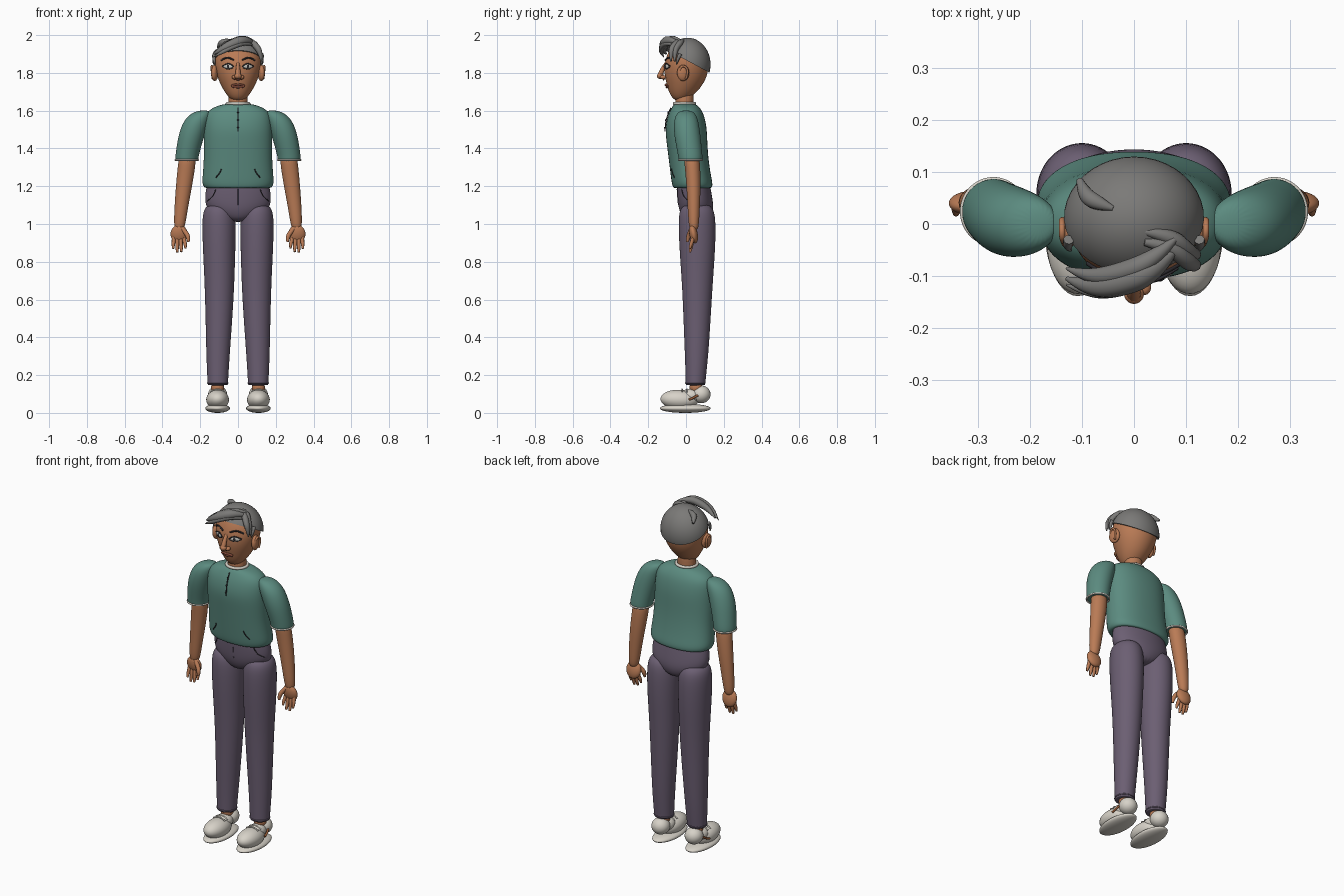
import bpy, bmesh
from math import sin, cos, pi, copysign
from mathutils import Matrix, Vector, Euler

if "Cube" in bpy.data.objects:
    bpy.data.objects.remove(bpy.data.objects["Cube"])


def material(name, *srgb):
    m = bpy.data.materials.new(name)
    col = [(c / 255) ** 2.2 for c in srgb] + [1]
    m.use_nodes = True
    node = m.node_tree.nodes["Principled BSDF"]
    node.inputs["Base Color"].default_value = col
    node.inputs["Roughness"].default_value = 0.8
    m.diffuse_color = col
    return m


SKIN = material("skin", 184, 122, 86)
SHIRT = material("teal shirt", 92, 138, 127)
TROUSER = material("plum trousers", 107, 95, 114)
HAIR = material("grey hair", 122, 121, 119)
SHOE = material("off white", 214, 209, 199)
STRIPE = material("brown stripe", 150, 92, 58)
DARK = material("dark seam", 48, 46, 50)
EYE = material("eye white", 200, 200, 194)
LIP = material("lip", 135, 78, 62)


def finish(name, mesh, mat, mirror=False, subsurf=0):
    obj = bpy.data.objects.new(name, mesh)
    bpy.context.collection.objects.link(obj)
    mesh.materials.clear()
    mesh.materials.append(mat)
    mesh.shade_smooth()
    if mirror:
        obj.modifiers.new("mirror", "MIRROR").use_mirror_merge = False
    if subsurf:
        mod = obj.modifiers.new("smooth", "SUBSURF")
        mod.levels = mod.render_levels = subsurf
    return obj


def from_bmesh(name, bm, mat, mirror=False, subsurf=0):
    bmesh.ops.recalc_face_normals(bm, faces=bm.faces[:])
    mesh = bpy.data.meshes.new(name)
    bm.to_mesh(mesh)
    bm.free()
    return finish(name, mesh, mat, mirror, subsurf)


def loft(name, rings, mat, mirror=False, power=2.0, segs=24):
    """Skin level rings of (z, centre x, centre y, radius x, radius y)."""
    bm = bmesh.new()
    loops = []
    for z, cx, cy, rx, ry in rings:
        loop = []
        for i in range(segs):
            c, s = cos(2 * pi * i / segs), sin(2 * pi * i / segs)
            x = copysign(abs(c) ** (2 / power), c) * rx
            y = copysign(abs(s) ** (2 / power), s) * ry
            loop.append(bm.verts.new((cx + x, cy + y, z)))
        loops.append(loop)
    for a, b in zip(loops, loops[1:]):
        for i in range(segs):
            j = (i + 1) % segs
            bm.faces.new((a[i], a[j], b[j], b[i]))
    bm.faces.new(loops[0])
    bm.faces.new(loops[-1])
    return from_bmesh(name, bm, mat, mirror, 2)


def ball(name, centre, radii, mat, mirror=False, rot=(0, 0, 0), cut=None):
    bm = bmesh.new()
    place = Matrix.LocRotScale(Vector(centre), Euler(rot), Vector(radii))
    bmesh.ops.create_uvsphere(bm, u_segments=40, v_segments=24, radius=1, matrix=place)
    if cut:
        geom = bm.verts[:] + bm.edges[:] + bm.faces[:]
        res = bmesh.ops.bisect_plane(bm, geom=geom, plane_co=cut[0], plane_no=cut[1], clear_inner=True)
        rim = [e for e in res["geom_cut"] if isinstance(e, bmesh.types.BMEdge)]
        bmesh.ops.contextual_create(bm, geom=rim)
    return from_bmesh(name, bm, mat, mirror)


def stroke(name, points, depth, mat, mirror=False, cyclic=False):
    """Round tapered strand through points (x, y, z[, radius factor])."""
    cu = bpy.data.curves.new(name, "CURVE")
    cu.dimensions = "3D"
    cu.bevel_depth = depth
    cu.bevel_resolution = 3
    cu.use_fill_caps = True
    sp = cu.splines.new("NURBS")
    sp.points.add(len(points) - 1)
    for p, co in zip(sp.points, points):
        p.co = (*co[:3], 1)
        p.radius = co[3] if len(co) > 3 else 1
    sp.use_cyclic_u = cyclic
    sp.use_endpoint_u = not cyclic
    sp.order_u = 3
    sp.resolution_u = 6
    tmp = bpy.data.objects.new(name + "_path", cu)
    bpy.context.collection.objects.link(tmp)
    mesh = bpy.data.meshes.new_from_object(tmp.evaluated_get(bpy.context.evaluated_depsgraph_get()))
    bpy.data.objects.remove(tmp)
    return finish(name, mesh, mat, mirror)


def ring(name, z, cx, cy, rx, ry, depth, mat, mirror=False):
    pts = [(cx + rx * cos(i * pi / 12), cy + ry * sin(i * pi / 12), z) for i in range(24)]
    return stroke(name, pts, depth, mat, mirror, cyclic=True)


def front_y(obj, x, z):
    ev = obj.evaluated_get(bpy.context.evaluated_depsgraph_get())
    hit, loc, _, _ = ev.ray_cast(Vector((x, -1, z)), Vector((0, 1, 0)))
    return loc.y if hit else 0.0


def drawn(name, obj, pts, depth, mat, mirror=False, lift=0.001):
    """Strand lying on the front of obj through (x, z) points."""
    path = [(x, front_y(obj, x, z) - lift, z) for x, z in pts]
    return stroke(name, path, depth, mat, mirror)


# Shirt
torso = loft("shirt_body", [
    (1.19, 0, .035, .165, .095), (1.192, 0, .035, .18, .104), (1.215, 0, .033, .192, .109),
    (1.26, 0, .025, .188, .107), (1.34, 0, .014, .182, .106), (1.42, 0, .006, .183, .108),
    (1.50, 0, 0, .183, .112), (1.565, 0, 0, .178, .1), (1.60, 0, 0, .16, .085),
    (1.625, 0, -.003, .115, .068), (1.638, 0, -.006, .06, .052)], SHIRT, power=2.25)
loft("sleeves", [
    (1.337, .271, .024, .056, .058), (1.338, .271, .024, .061, .063), (1.36, .270, .023, .062, .065),
    (1.42, .258, .014, .066, .068), (1.48, .243, .006, .07, .07), (1.54, .222, .001, .069, .066),
    (1.58, .200, 0, .058, .054), (1.602, .18, 0, .03, .03)], SHIRT, True)
ring("sleeve_hems", 1.339, .271, .024, .06, .062, .005, SHOE, True)
ring("collar", 1.638, 0, -.008, .058, .054, .008, SHOE)
drawn("placket", torso, [(0, 1.615), (0, 1.59), (0, 1.56), (0, 1.53), (0, 1.49)], .003, DARK, lift=.004)
for z in (1.59, 1.55, 1.51):
    ball("button", (0, front_y(torso, 0, z) - .007, z), (.005, .004, .005), DARK)
drawn("shirt_pockets", torso, [(.088, 1.292), (.094, 1.275), (.105, 1.26), (.118, 1.245)], .003, DARK, True)

# Trousers
pelvis = loft("trouser_hips", [
    (1.215, 0, .04, .16, .085), (1.20, 0, .04, .168, .089), (1.14, 0, .047, .178, .093),
    (1.09, 0, .053, .172, .094), (1.05, 0, .056, .13, .085), (1.01, 0, .057, .05, .06)], TROUSER)
loft("trouser_legs", [
    (1.108, .102, .057, .04, .05), (1.09, .102, .057, .074, .084), (1.04, .101, .058, .09, .1),
    (.9, .1, .06, .088, .097), (.78, .099, .06, .083, .089), (.65, .098, .06, .078, .08),
    (.45, .102, .058, .069, .07), (.3, .106, .056, .062, .062), (.17, .107, .051, .055, .053),
    (.148, .107, .05, .054, .052), (.146, .107, .05, .05, .048)], TROUSER, True)
ring("trouser_hems", .158, .107, .05, .053, .051, .004, TROUSER, True)
drawn("trouser_pockets", pelvis, [(.118, 1.183), (.128, 1.155), (.145, 1.135), (.163, 1.122)], .0025, DARK, True)
drawn("fly_seam", pelvis, [(0, 1.185), (0, 1.15), (0, 1.1)], .0015, TROUSER)

# Arms and hands
loft("forearms", [
    (.965, .311, .042, .022, .02), (1.0, .309, .041, .031, .028), (1.1, .299, .041, .037, .033),
    (1.2, .286, .04, .043, .038), (1.3, .273, .035, .047, .041), (1.37, .266, .028, .045, .042)], SKIN, True)
ball("palms", (.312, .04, .947), (.045, .022, .05), SKIN, True, (.2, 0, 0))
for i, (tip_x, tip_z) in enumerate([(.278, .872), (.300, .852), (.322, .85), (.343, .87)]):
    base_x = .286 + .018 * i
    stroke("finger", [(base_x, .04, .94), (base_x, .034, .915), (tip_x, .026, tip_z + .02, .9),
                      (tip_x, .02, tip_z, .55)], .0105, SKIN, True)
stroke("thumbs", [(.295, .03, .975), (.272, .018, .95), (.262, .01, .925), (.263, .007, .905, .55)], .012, SKIN, True)

# Neck and head
loft("neck", [(1.59, 0, -.008, .054, .05), (1.64, 0, -.01, .05, .047), (1.73, 0, -.005, .05, .05)], SKIN)
head = loft("head", [
    (1.652, 0, -.028, .02, .022), (1.666, 0, -.027, .046, .046), (1.70, 0, -.016, .072, .076),
    (1.74, 0, -.006, .094, .097), (1.79, 0, 0, .115, .116), (1.85, 0, .003, .127, .119),
    (1.90, 0, .007, .122, .107), (1.94, 0, .01, .098, .088), (1.965, 0, .01, .05, .05)], SKIN)
ball("ears", (.123, -.015, 1.80), (.018, .033, .043), SKIN, True, (0, 0, .25))
stroke("ear_rims", [(.132, -.036, 1.79), (.138, -.034, 1.828), (.139, -.008, 1.84), (.139, .014, 1.81),
                    (.134, 0, 1.768)], .006, SKIN, True)

# Face
stroke("nose_bridge", [(0, -.106, 1.85, .6), (0, -.122, 1.825, .8), (0, -.132, 1.80), (0, -.138, 1.785)], .014, SKIN)
ball("nose_tip", (0, -.135, 1.783), (.019, .019, .016), SKIN)
ball("nostrils", (.02, -.121, 1.777), (.013, .016, .011), SKIN, True)
drawn("nose_shadow", head, [(-.02, 1.767), (0, 1.762), (.02, 1.767)], .004, LIP, lift=.012)
eye_y = front_y(head, .052, 1.834)
ball("eyes", (.052, eye_y, 1.834), (.027, .006, .011), EYE, True, (0, 0, .4))
ball("irises", (.052, eye_y - .004, 1.834), (.008, .004, .009), DARK, True, (0, 0, .4))
drawn("upper_lids", head, [(.022, 1.832), (.038, 1.848), (.06, 1.85), (.084, 1.836)], .003, DARK, True, .004)
drawn("lower_lids", head, [(.024, 1.828), (.042, 1.82), (.062, 1.82), (.082, 1.832)], .002, DARK, True, .003)
drawn("eyebrows", head, [(.022, 1.868), (.045, 1.88), (.068, 1.88), (.09, 1.866)], .0045, DARK, True, .003)
drawn("upper_lip", head, [(-.035, 1.731), (-.015, 1.739), (0, 1.735), (.015, 1.739), (.035, 1.731)], .006, LIP, lift=.007)
drawn("lower_lip", head, [(-.03, 1.729), (0, 1.721), (.03, 1.729)], .007, LIP, lift=.006)

# Hair: cap cut by a tilted hairline, plus swept locks
cap = ball("hair_cap", (0, .008, 1.845), (.136, .122, .141), HAIR,
           cut=((0, .02, 1.857), (0, .115, .215)))
bpy.ops.object.select_all(action="DESELECT")
cap.select_set(True)
bpy.context.view_layer.objects.active = cap
bpy.ops.object.shade_smooth_by_angle()
for dy, dz, size in ((0, 0, .026), (-.012, -.016, .014), (.02, .008, .02)):
    stroke("forelock", [(.078, -.05 + dy, 1.963 + dz, .3), (.035, -.092 + dy, 1.978 + dz, 1),
                        (-.035, -.118 + dy, 1.952 + dz, 1), (-.09, -.122 + dy, 1.922 + dz, .7),
                        (-.13, -.105 + dy, 1.9 + dz, .15)], size, HAIR)
for dy in (0, -.02):
    stroke("side_lock", [(.02, -.015 + dy, 1.975, .4), (.07, -.022 + dy, 1.968), (.106, -.055 + dy, 1.932),
                         (.12, -.06 + dy, 1.895, .7), (.124, -.06 + dy, 1.86, .2)], .017, HAIR)
stroke("back_tuft", [(-.105, .085, 1.935, .4), (-.095, .055, 1.955), (-.07, .04, 1.968), (-.04, .03, 1.975, .3)], .016, HAIR)
stroke("sideburns", [(.126, -.03, 1.9), (.13, -.045, 1.875), (.122, -.05, 1.845, .3)], .01, HAIR, True)

# Shoes
ball("soles", (.108, -.004, .024), (.065, .135, .024), SHOE, True)
ball("shoe_uppers", (.108, -.035, .07), (.06, .1, .052), SHOE, True, (-.05, 0, 0))
ball("shoe_tongues", (.108, .025, .09), (.045, .06, .038), SHOE, True)
ball("shoe_heels", (.108, .08, .098), (.05, .05, .047), SHOE, True)
loft("ankles", [(.1, .108, .055, .036, .036), (.165, .108, .052, .038, .038)], SKIN, True)
stroke("shoe_stripes", [(.163, .015, .07), (.162, .03, .075), (.158, .048, .085), (.153, .062, .093)], .006, STRIPE, True)
for y in (-.02, .005):
    stroke("lace", [(.07, y, .112), (.09, y, .125), (.126, y, .125), (.146, y, .112)], .004, SHOE, True)
